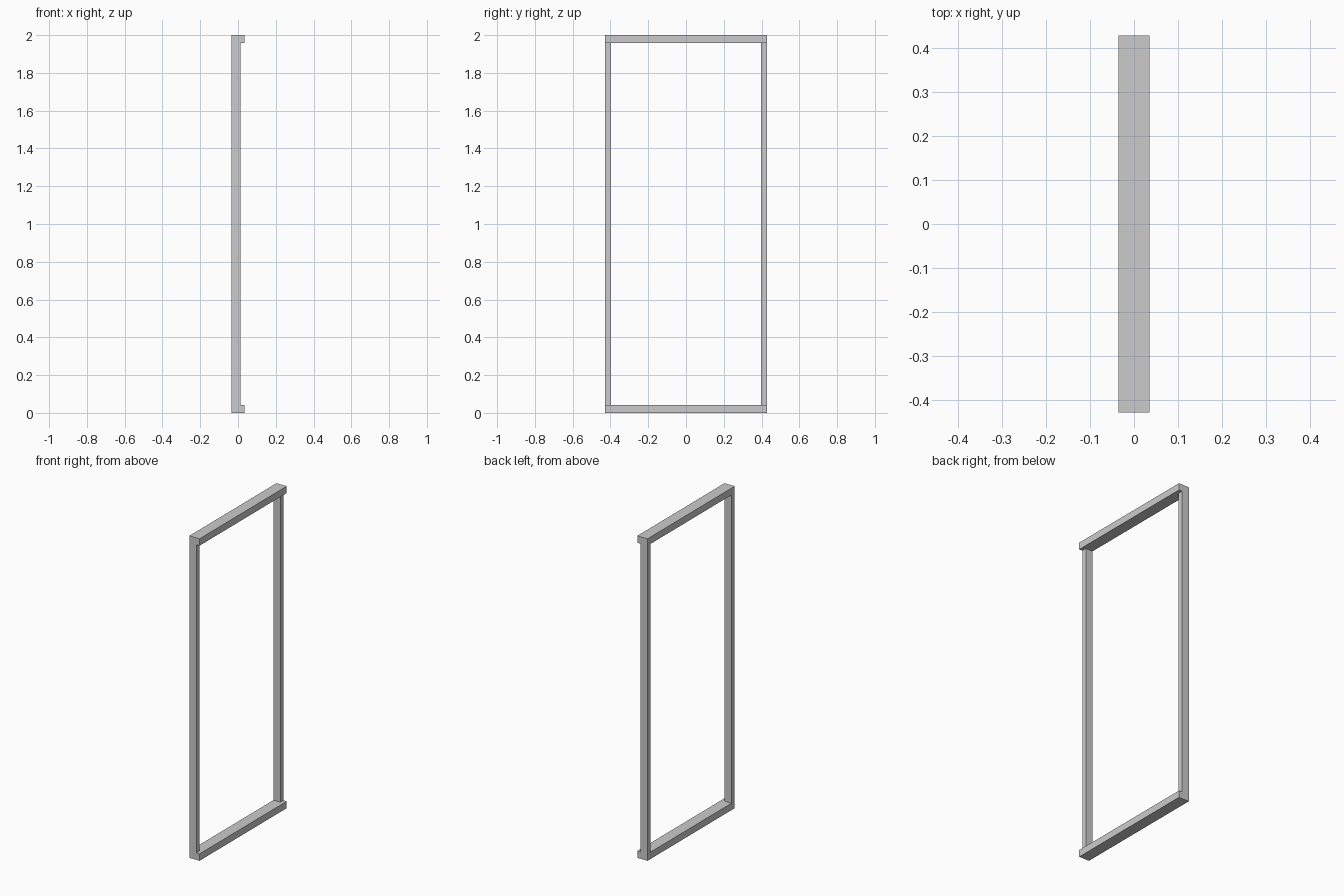
import bpy

if "Cube" in bpy.data.objects:
    bpy.data.objects.remove(bpy.data.objects["Cube"])

HALF_W = 0.428            # half width along y
BACK, FRONT = -0.035, 0.035
STILE_FRONT = 0.013       # uprights are shallower than the rails
RAIL_H, STILE_W, HEIGHT = 0.043, 0.031, 2.0


def box(name, x, y, z):
    """Box spanning the given (min, max) ranges."""
    bpy.ops.mesh.primitive_cube_add(size=1)
    ob = bpy.context.object
    ob.name = ob.data.name = name
    for v in ob.data.vertices:
        for i, (lo, hi) in enumerate((x, y, z)):
            v.co[i] = lo if v.co[i] < 0 else hi
    return ob


# Top and bottom rails, full width and full depth
for name, z0 in (("bottom_rail", 0), ("top_rail", HEIGHT - RAIL_H)):
    box(name, (BACK, FRONT), (-HALF_W, HALF_W), (z0, z0 + RAIL_H))

# Uprights between the rails, flush with their back and ends
for name, y0 in (("left_upright", -HALF_W), ("right_upright", HALF_W - STILE_W)):
    box(name, (BACK, STILE_FRONT), (y0, y0 + STILE_W), (RAIL_H, HEIGHT - RAIL_H))
